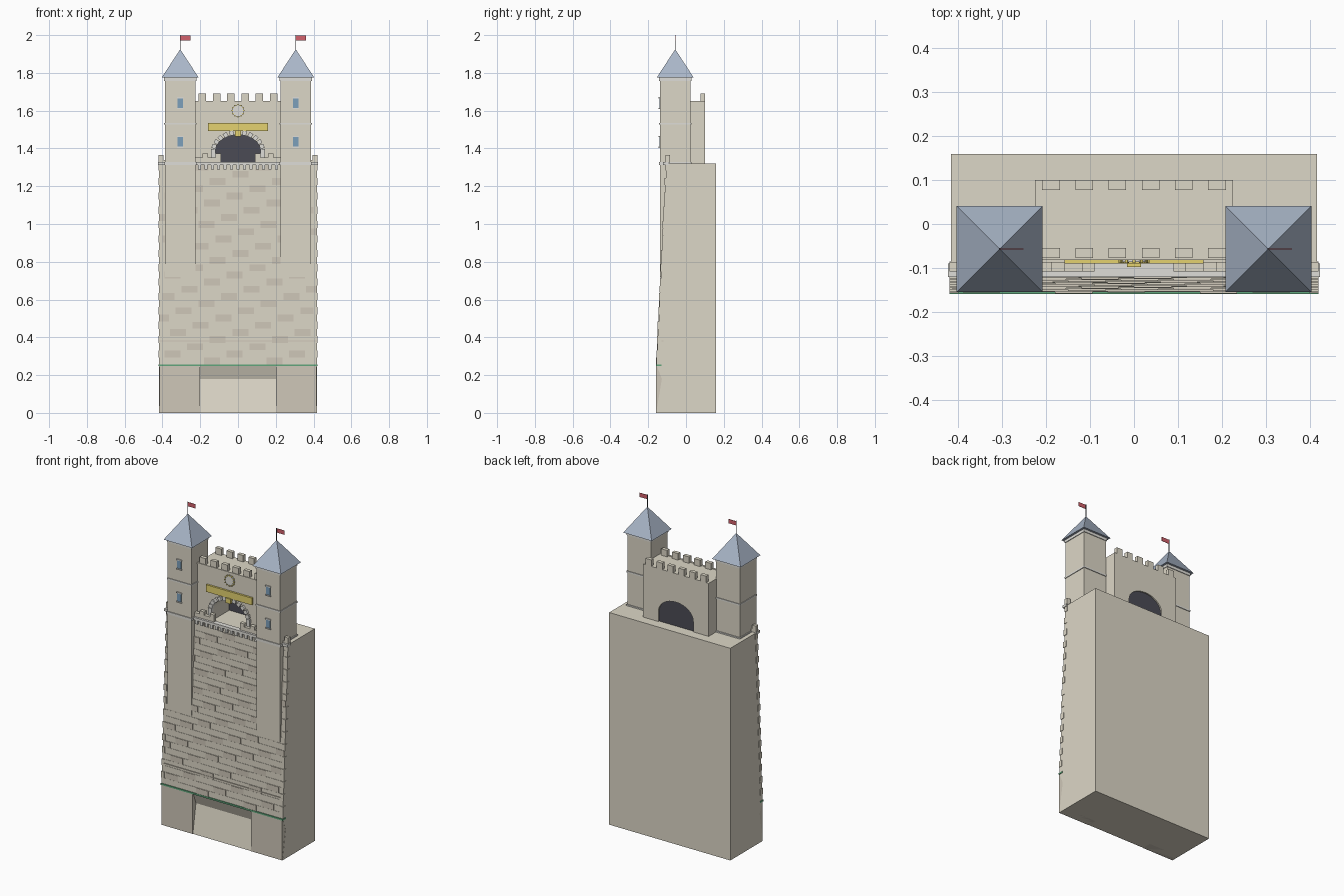
import bpy, bmesh, math
from mathutils import Matrix, Vector

if "Cube" in bpy.data.objects:
    bpy.data.objects.remove(bpy.data.objects["Cube"])


def material(name, *rgb):
    m = bpy.data.materials.new(name)
    m.diffuse_color = (*rgb, 1)
    m.use_nodes = True
    m.node_tree.nodes["Principled BSDF"].inputs["Base Color"].default_value = m.diffuse_color
    return m


STONE = material("sandstone", 0.72, 0.68, 0.57)
BRICK = material("dark_stone", 0.62, 0.57, 0.48)
LIGHT = material("pale_trim", 0.74, 0.73, 0.69)
SLATE = material("slate", 0.40, 0.47, 0.58)
GOLD = material("gold", 0.78, 0.65, 0.16)
DARK = material("shadow", 0.07, 0.07, 0.09)
RED = material("flag_red", 0.65, 0.12, 0.15)
GREEN = material("green", 0.12, 0.38, 0.2)
GLASS = material("window_blue", 0.2, 0.35, 0.5)


def finish(name, bm, mat):
    bmesh.ops.recalc_face_normals(bm, faces=bm.faces)
    me = bpy.data.meshes.new(name)
    bm.to_mesh(me)
    bm.free()
    me.materials.append(mat)
    ob = bpy.data.objects.new(name, me)
    bpy.context.collection.objects.link(ob)
    return ob


def boxes(name, mat, items):
    """One object from boxes (x0, x1, y0, y1, z0, z1, optional tilt about y)."""
    bm = bmesh.new()
    for x0, x1, y0, y1, z0, z1, *tilt in items:
        mtx = (Matrix.Translation(((x0 + x1) / 2, (y0 + y1) / 2, (z0 + z1) / 2))
               @ Matrix.Rotation(tilt[0] if tilt else 0, 4, 'Y')
               @ Matrix.Diagonal((x1 - x0, y1 - y0, z1 - z0, 1)))
        bmesh.ops.create_cube(bm, size=1, matrix=mtx)
    return finish(name, bm, mat)


def prism(name, mat, pts, a, b, axis):
    """Extrude a profile from a to b; pts are (y, z) for axis X, (x, z) for axis Y."""
    bm = bmesh.new()
    at = (lambda p, t: (t, p[0], p[1])) if axis == 'X' else (lambda p, t: (p[0], t, p[1]))
    lo = [bm.verts.new(at(p, a)) for p in pts]
    hi = [bm.verts.new(at(p, b)) for p in pts]
    bm.faces.new(lo)
    bm.faces.new(hi)
    for i in range(len(pts)):
        j = (i + 1) % len(pts)
        bm.faces.new((lo[i], lo[j], hi[j], hi[i]))
    return finish(name, bm, mat)


# Main wall: stepped, leaning courses above a recessed base
ROWS, Z0, Z1 = 28, 0.255, 1.32
H = (Z1 - Z0) / ROWS
front = lambda i: -0.155 + 0.05 * i / (ROWS - 1)
profile = [(0.16, 0), (-0.158, 0), (-0.128, 0.18), (-0.155, 0.25)]
for i in range(ROWS):
    profile += [(front(i), Z0 + i * H), (front(i), Z0 + (i + 1) * H)]
profile.append((0.16, Z1))
prism("main_wall", STONE, profile, -0.417, 0.417, 'X')

# Raised darker bricks scattered in a diagonal bond
bricks = []
for i in range(ROWS):
    x = -0.51 + (0.12 * i) % 0.33
    while x < 0.42:
        x0, x1 = max(x, -0.415), min(x + 0.085, 0.415)
        if x1 - x0 > 0.03:
            bricks.append((x0, x1, front(i) - 0.003, front(i) + 0.01,
                           Z0 + i * H + 0.001, Z0 + (i + 1) * H - 0.001))
        x += 0.33
boxes("raised_bricks", BRICK, bricks)
boxes("string_course", BRICK, [(-0.418, 0.418, -0.154, -0.12, 0.378, 0.384)])

# Corner quoins
boxes("quoins", STONE, [(s * 0.41 - 0.01, s * 0.41 + 0.01, front(i) - 0.004, front(i) + 0.02,
                         Z0 + i * H, Z0 + (i + 1) * H)
                        for s in (-1, 1) for i in range(1, ROWS, 2)])

# Base piers and green strip
boxes("base_piers", BRICK, [(0.2, 0.416, -0.16, -0.1, 0, 0.247),
                            (-0.416, -0.2, -0.16, -0.1, 0, 0.247)])
boxes("green_strip", GREEN, [(-0.42, 0.42, -0.16, -0.13, 0.247, 0.257)])

# Ledge, dentils and low parapet
boxes("wall_ledge", LIGHT, [(-0.424, 0.424, -0.121, -0.09, 1.312, 1.328)])
boxes("dentils", LIGHT, [(x - 0.008, x + 0.008, -0.118, -0.1, 1.288, 1.312)
                         for x in [-0.204 + k * 0.034 for k in range(13)]])
low = []
for s in (-1, 1):
    for a, b, top in ((0.09, 0.225, 1.352), (0.09, 0.118, 1.372), (0.158, 0.188, 1.372),
                      (0.385, 0.42, 1.34), (0.395, 0.42, 1.365)):
        low.append((min(s * a, s * b), max(s * a, s * b), -0.108, -0.086, 1.325, top))
boxes("low_parapet", STONE, low)

# Gatehouse with arched passage
SPRING, RX, RZ = 1.385, 0.12, 0.088
arc = lambda t, e=0: (-(RX + e) * math.cos(t), SPRING + (RZ + e) * math.sin(t))
arch = [arc(math.pi * k / 16) for k in range(17)]
prism("gatehouse", STONE, [(-0.226, 1.31), (-RX, 1.31)] + arch
      + [(RX, 1.31), (0.226, 1.31), (0.226, 1.65), (-0.226, 1.65)], -0.078, 0.1, 'Y')
prism("passage_back", DARK, [(-RX, 1.31)] + arch + [(RX, 1.31)], 0.085, 0.092, 'Y')
boxes("gatehouse_coping", STONE, [(-0.226, 0.226, -0.082, -0.07, 1.643, 1.652)])
boxes("gatehouse_merlons", STONE, [(x - 0.02, x + 0.02, y, y + 0.023, 1.65, 1.69)
                                   for x in [-0.189 + k * 0.0756 for k in range(6)]
                                   for y in (-0.078, 0.077)])

# Arch stones, imposts and keystone
stones = []
for k in range(13):
    if k == 6:
        continue
    t = math.pi * k / 12
    x, z = arc(t, 0.011)
    stones.append((x - 0.011, x + 0.011, -0.09, -0.07, z - 0.012, z + 0.012, t - math.pi / 2))
for s in (-1, 1):
    stones.append((s * 0.131 - 0.011, s * 0.131 + 0.011, -0.09, -0.07, 1.33, 1.375))
boxes("arch_stones", LIGHT, stones)
boxes("keystone", GOLD, [(-0.016, 0.016, -0.098, -0.07, 1.464, 1.494)])

# Sign panel
boxes("sign_panel", GOLD, [(-0.158, 0.158, -0.09, -0.076, 1.492, 1.536)])

# Clock face and hour marks
bm = bmesh.new()
bmesh.ops.create_cone(bm, cap_ends=True, segments=24, radius1=0.032, radius2=0.032, depth=0.01,
                      matrix=Matrix.Translation((0, -0.081, 1.6)) @ Matrix.Rotation(math.pi / 2, 4, 'X'))
finish("clock_face", bm, LIGHT)
marks = []
for k in range(12):
    t = k * math.pi / 6
    x, z = 0.031 * math.sin(t), 1.6 + 0.031 * math.cos(t)
    marks.append((x - 0.003, x + 0.003, -0.089, -0.078, z - 0.004, z + 0.004, t))
boxes("clock_marks", GOLD, marks)

# Twin towers
CY = -0.057
for side, cx in (("left", -0.306), ("right", 0.306)):
    square = lambda r, z0, z1: (cx - r, cx + r, CY - r, CY + r, z0, z1)
    boxes(side + "_tower", STONE, [square(0.081, 0.72, 1.775)])
    boxes(side + "_tower_bands", LIGHT, [square(0.086, 1.312, 1.328), square(0.085, 1.526, 1.536),
                                         square(0.085, 1.758, 1.775)])
    bm = bmesh.new()
    bmesh.ops.create_cone(bm, cap_ends=True, segments=4, radius1=0.098 * math.sqrt(2), radius2=0,
                          depth=0.15, matrix=Matrix.Translation((cx, CY, 1.85))
                          @ Matrix.Rotation(math.pi / 4, 4, 'Z'))
    finish(side + "_tower_roof", bm, SLATE)
    front_y = CY - 0.081
    boxes(side + "_windows", GLASS, [(cx - 0.014, cx + 0.014, front_y - 0.003, front_y + 0.01, z - 0.025, z + 0.025)
                                     for z in (1.64, 1.435)])
    boxes(side + "_window_trim", LIGHT, [(cx - 0.018, cx + 0.018, front_y - 0.007, front_y + 0.01, z + d, z + d + 0.007)
                                         for z in (1.64, 1.435) for d in (-0.032, 0.025)])
    boxes(side + "_flagpole", DARK, [(cx - 0.002, cx + 0.002, CY - 0.002, CY + 0.002, 1.91, 2.0)])
    boxes(side + "_flag", RED, [(cx, cx + 0.054, CY - 0.001, CY + 0.001, 1.972, 1.998)])
